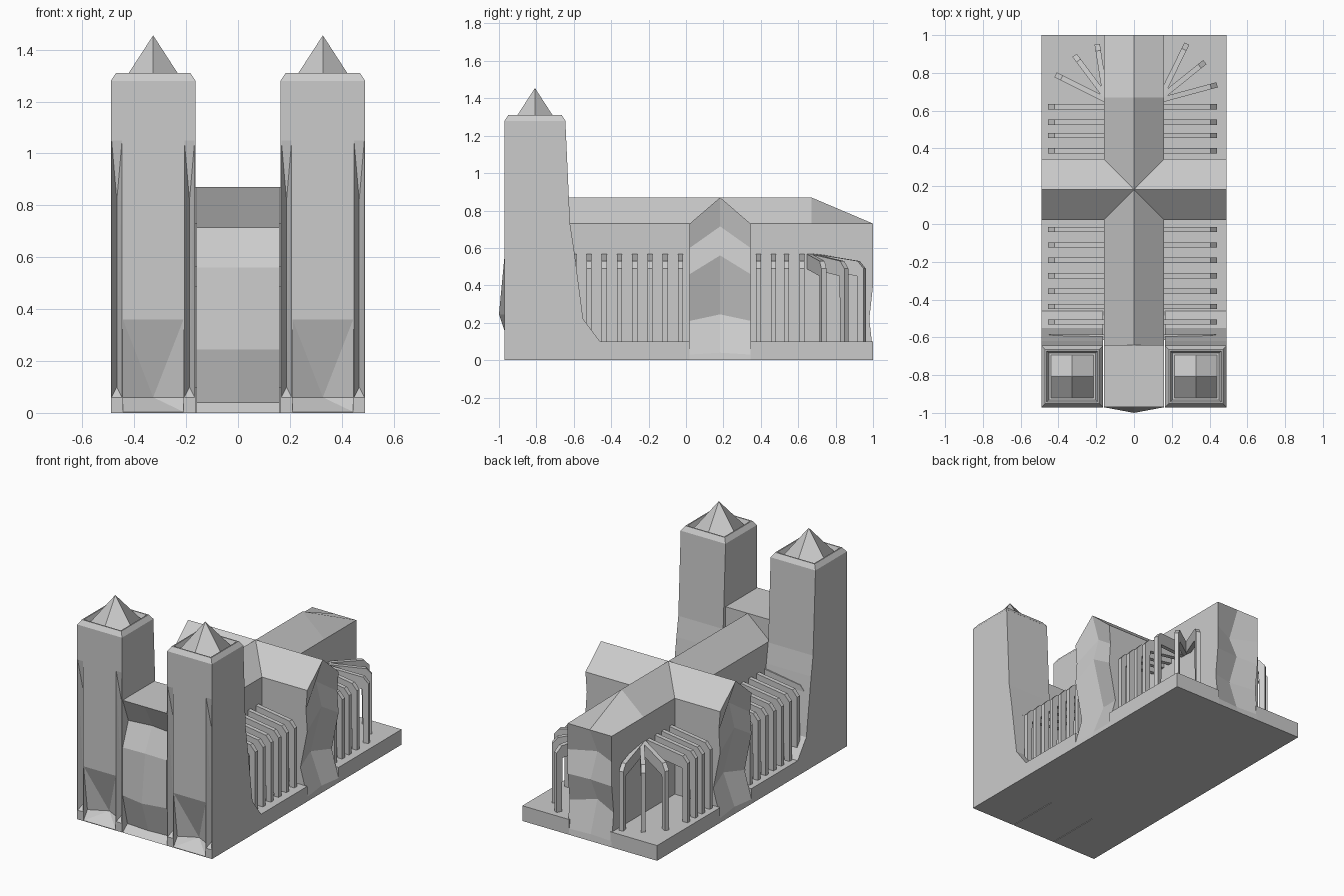
import bpy, bmesh, math
from mathutils import Matrix

cube = bpy.data.objects.get("Cube")
if cube:
    bpy.data.objects.remove(cube, do_unlink=True)

STONE = (0.6, 0.6, 0.6, 1)
stone = bpy.data.materials.new("grey stone")
stone.use_nodes = True
stone.diffuse_color = STONE
stone.node_tree.nodes["Principled BSDF"].inputs["Base Color"].default_value = STONE


def finish(name, bm):
    bmesh.ops.recalc_face_normals(bm, faces=bm.faces[:])
    mesh = bpy.data.meshes.new(name)
    bm.to_mesh(mesh)
    bm.free()
    mesh.materials.append(stone)
    obj = bpy.data.objects.new(name, mesh)
    bpy.context.collection.objects.link(obj)
    return obj


def loft(name, rings, matrix=Matrix(), closed=False):
    """Bridge equal rings of points; cap the ends, or join last to first."""
    bm = bmesh.new()
    loops = [[bm.verts.new(matrix @ Matrix.Translation(p).translation) for p in r] for r in rings]
    pairs = list(zip(loops, loops[1:]))
    if closed:
        pairs.append((loops[-1], loops[0]))
    else:
        bm.faces.new(loops[0])
        bm.faces.new(loops[-1])
    n = len(rings[0])
    for a, b in pairs:
        for i in range(n):
            j = (i + 1) % n
            bm.faces.new((a[i], a[j], b[j], b[i]))
    return finish(name, bm)


def extrude_x(name, profile, x0, x1, matrix=Matrix()):
    return loft(name, [[(x, y, z) for y, z in profile] for x in (x0, x1)], matrix)


def box(name, x0, x1, y0, y1, z0, z1):
    return extrude_x(name, [(y0, z0), (y1, z0), (y1, z1), (y0, z1)], x0, x1)


def hull_cutter(points, x):
    bm = bmesh.new()
    for px, y, z in points:
        bm.verts.new((x + px, y, z))
    res = bmesh.ops.convex_hull(bm, input=bm.verts[:])
    spare = {e for e in res["geom_interior"] + res["geom_unused"] if isinstance(e, bmesh.types.BMVert)}
    if spare:
        bmesh.ops.delete(bm, geom=list(spare), context="VERTS")
    cutter = finish("cutter", bm)
    cutter.hide_render = True
    return cutter


def cut(obj, cutter):
    mod = obj.modifiers.new("recess", "BOOLEAN")
    mod.operation, mod.solver, mod.object = "DIFFERENCE", "EXACT", cutter
    bpy.context.view_layer.objects.active = obj
    bpy.ops.object.modifier_apply(modifier=mod.name)
    bpy.data.objects.remove(cutter, do_unlink=True)


def relief_block(name, rows, half, depth, matrix, back_ridge):
    """Block with a folded front; rows are (edge z, centre z, edge out, centre out)."""
    rings = []
    for i, (ze, zc, oe, oc) in enumerate(rows):
        zb = back_ridge if i == len(rows) - 1 else zc
        rings.append([(-half, -oe, ze), (0, -oc, zc), (half, -oe, ze),
                      (half, depth, ze), (0, depth, zb), (-half, depth, ze)])
    obj = loft(name, rings[:], matrix)
    # split the top along its ridge
    bm = bmesh.new()
    bm.from_mesh(obj.data)
    bm.faces.ensure_lookup_table()
    top = bm.faces[1]
    vs = sorted(top.verts, key=lambda v: v.index)
    bmesh.utils.face_split(top, vs[1], vs[4])
    bm.to_mesh(obj.data)
    bm.free()
    return obj


def placed(x, y, degrees):
    return Matrix.Translation((x, y, 0)) @ Matrix.Rotation(math.radians(degrees), 4, "Z")


# nave with gabled roof
EAVE, RIDGE, HALF = 0.73, 0.87, 0.16
loft("nave", [[(-HALF, y, 0), (HALF, y, 0), (HALF, y, EAVE), (0, y, RIDGE), (-HALF, y, EAVE)]
              for y in (-0.645, 0.67)])

# entrance front between the towers
relief_block("entrance_front", [
    (0, 0, 0, 0), (0.04, 0.04, -0.05, -0.04), (0.245, 0.245, 0, 0.03),
    (0.56, 0.56, 0, -0.005), (0.715, 0.715, -0.06, -0.08), (RIDGE, RIDGE, 0, 0),
], HALF, 0.33, placed(0, -0.97, 0), RIDGE)

# transept arms
for side, angle in (("left", 90), ("right", -90)):
    x = 0.49 if side == "left" else -0.49
    relief_block(side + "_transept", [
        (0, 0, 0, 0), (0.03, 0.04, 0, -0.01), (0.21, 0.245, -0.05, -0.09),
        (0.46, 0.56, 0, -0.01), (0.6, 0.715, -0.01, -0.05), (EAVE, RIDGE, 0, 0),
    ], 0.1625, 0.49, placed(x, 0.1825, angle), RIDGE)

# rear end with sloping roof
relief_block("rear_end", [
    (0, 0, 0, 0), (0.04, 0.04, 0, -0.01), (0.22, 0.245, -0.02, -0.08),
    (0.4, 0.4, 0, -0.01), (0.56, 0.56, 0, -0.08), (EAVE, EAVE, 0, 0),
], HALF, 0.33, placed(0, 1, 180), RIDGE)

# plinth beside the nave
for s, side in ((1, "left"), (-1, "right")):
    box(side + "_front_plinth", s * 0.15, s * 0.49, -0.6, 0.02, 0, 0.1)
    box(side + "_rear_plinth", s * 0.15, s * 0.49, 0.345, 1, 0, 0.1)

# towers
TOWER_PROFILE = [(-0.97, 0), (-0.46, 0), (-0.46, 0.1), (-0.55, 0.22), (-0.6, 0.6),
                 (-0.62, EAVE), (-0.645, 1.28), (-0.97, 1.28)]
NICHE = [(x, y, z) for x in (-0.117, 0.117) for y in (-1, -0.97) for z in (0.004, 0.36)]
NICHE += [(0, -0.87, 0.06), (-0.117, -0.93, 0.06), (0.117, -0.93, 0.06)]
GROOVE = [(x, y, z) for x in (-0.02, 0.02) for y in (-1, -0.97) for z in (0.06, 1.05)]
GROOVE += [(0, -0.93, 0.1), (0, -0.935, 0.82)]
CORNERS = [(-1, -1), (1, -1), (1, 1), (-1, 1)]
RIM = [(0.163, 1.28), (0.143, 1.31), (0.135, 1.31), (0.12, 1.27)]

for s, side in ((1, "left"), (-1, "right")):
    cx, cy = s * 0.327, -0.8075
    tower = extrude_x(side + "_tower", TOWER_PROFILE, cx - 0.163, cx + 0.163)
    cut(tower, hull_cutter(NICHE, cx))
    for dx in (-0.14, 0.14):
        cut(tower, hull_cutter(GROOVE, cx + dx))
    loft(side + "_tower_rim", [[(cx + h * a, cy + h * b, z) for a, b in CORNERS] for h, z in RIM],
         closed=True)
    # spire folded along the middle of each side
    bm = bmesh.new()
    tip = bm.verts.new((cx, cy, 1.455))
    base = []
    for i, (a, b) in enumerate(CORNERS):
        c, d = CORNERS[(i + 1) % 4]
        base.append(bm.verts.new((cx + 0.12 * a, cy + 0.12 * b, 1.27)))
        base.append(bm.verts.new((cx + 0.06 * (a + c), cy + 0.06 * (b + d), 1.27)))
    for i in range(0, 8, 2):
        bm.faces.new((tip, base[i - 1], base[i], base[i + 1]))
    bm.faces.new(base)
    finish(side + "_spire", bm)


# flying buttresses
def buttress(name, start, end):
    dx, dy = end[0] - start[0], end[1] - start[1]
    length = math.hypot(dx, dy)
    profile = [(length, 0.09), (length, 0.49), (length - 0.035, 0.53), (-0.02, 0.57),
               (-0.02, 0.49), (length - 0.04, 0.45), (length - 0.035, 0.09)]
    # profile runs along local y
    angle = math.degrees(math.atan2(dy, dx)) - 90
    extrude_x(name, profile, -0.014, 0.014, placed(start[0], start[1], angle))


ROWS = [-0.6 + 0.0815 * i for i in range(8)] + [0.388, 0.468, 0.538, 0.62]
FANS = {"left": [(0.44, 0.737), (0.375, 0.857), (0.28, 0.955)],
        "right": [(-0.415, 0.79), (-0.315, 0.893), (-0.195, 0.952)]}
for s, side, reach in ((1, "left", 0.44), (-1, "right", -0.455)):
    for y in ROWS:
        buttress(side + "_buttress", (s * HALF, y), (reach, y))
    for i, end in enumerate(FANS[side]):
        buttress(side + "_fan_buttress", (s * 0.155, 0.66 + 0.02 * i), end)
